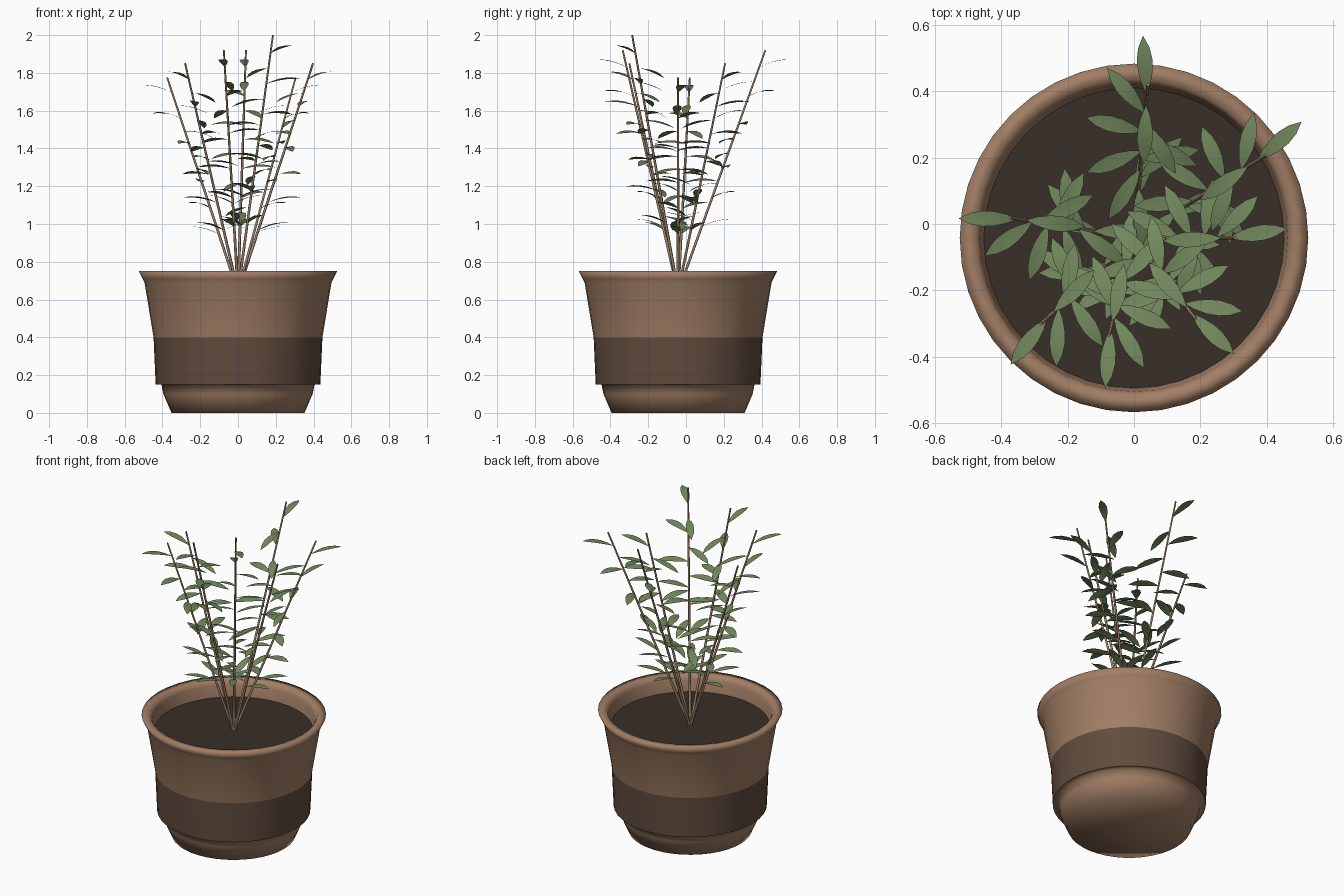
import bpy, bmesh, math
from mathutils import Vector

if "Cube" in bpy.data.objects:
    bpy.data.objects.remove(bpy.data.objects["Cube"])

CY = -0.042  # pot axis in y


def material(name, rgb):
    m = bpy.data.materials.new(name)
    m.diffuse_color = (*rgb, 1)
    m.use_nodes = True
    m.node_tree.nodes["Principled BSDF"].inputs["Base Color"].default_value = m.diffuse_color
    return m


def add_object(name, bm, mat, angle):
    bmesh.ops.recalc_face_normals(bm, faces=bm.faces)
    me = bpy.data.meshes.new(name)
    bm.to_mesh(me)
    bm.free()
    ob = bpy.data.objects.new(name, me)
    bpy.context.collection.objects.link(ob)
    me.materials.append(mat)
    bpy.ops.object.select_all(action='DESELECT')
    ob.select_set(True)
    bpy.context.view_layer.objects.active = ob
    bpy.ops.object.shade_smooth_by_angle(angle=math.radians(angle))
    return ob


def lathe(name, profile, mat, angle=180, sides=40):
    """Revolve (radius, z) points about the pot axis."""
    bm = bmesh.new()
    rings = []
    for r, z in profile:
        if r == 0:
            rings.append([bm.verts.new((0, CY, z))] * sides)
        else:
            rings.append([bm.verts.new((r * math.cos(math.tau * i / sides),
                                        CY + r * math.sin(math.tau * i / sides), z))
                          for i in range(sides)])
    for a, b in zip(rings, rings[1:]):
        for i in range(sides):
            j = (i + 1) % sides
            bm.faces.new(list(dict.fromkeys((a[i], a[j], b[j], b[i]))))
    return add_object(name, bm, mat, angle)


terracotta = material("terracotta", (0.36, 0.21, 0.13))
dark_clay = material("dark_clay", (0.12, 0.072, 0.048))
earth = material("earth", (0.04, 0.029, 0.021))
bark = material("bark", (0.36, 0.24, 0.15))
green = material("leaf_green", (0.17, 0.25, 0.11))

# Pot: foot with shoulder, band, and upper wall with flared lip
lathe("pot_foot", [(0, 0), (0.352, 0), (0.395, 0.10), (0.405, 0.15), (0.436, 0.15)], terracotta)
lathe("pot_band", [(0.436, 0.15), (0.447, 0.40)], dark_clay)
lathe("pot_wall", [(0.447, 0.40), (0.495, 0.69), (0.505, 0.71), (0.525, 0.75),
                   (0.476, 0.75), (0.463, 0.72), (0.451, 0.64)], terracotta)
# Soil surface
lathe("soil", [(0, 0.65), (0.453, 0.65)], earth)

# Stems fan out from one point in the soil
base = Vector((0, CY, 0.64))
tips = [(0.185, -0.285, 2.0), (0.042, 0.42, 1.92), (-0.075, -0.335, 1.92), (-0.28, -0.30, 1.85),
        (0.397, 0.207, 1.85), (-0.375, 0.02, 1.775), (0.305, -0.042, 1.775)]


def add_stem(bm, a, b, r0=0.008, r1=0.005, sides=6):
    q = (b - a).to_track_quat('Z', 'Y')
    rings = []
    for p, r in ((a, r0), (b, r1)):
        rings.append([bm.verts.new(p + q @ Vector((r * math.cos(math.tau * i / sides),
                                                   r * math.sin(math.tau * i / sides), 0)))
                      for i in range(sides)])
    for i in range(sides):
        j = (i + 1) % sides
        bm.faces.new((rings[0][i], rings[0][j], rings[1][j], rings[1][i]))
    bm.faces.new(rings[1])


def add_leaf(bm, root, azimuth, rise, roll, length=0.18):
    """Narrow pointed, gently arched blade; rise is the tip height, roll the sideways slope."""
    u = Vector((math.cos(azimuth), math.sin(azimuth), 0))
    v = Vector((-u.y, u.x, roll))
    rows = []
    for s, w in ((0, 0), (0.2, 0.014), (0.4, 0.022), (0.6, 0.0235), (0.8, 0.017), (1, 0)):
        c = root + u * length * s + Vector((0, 0, rise * s + 0.05 * s * (1 - s)))
        side = Vector((0, 0, 0.05 * w))
        rows.append([bm.verts.new(c)] * 3 if w == 0 else
                    [bm.verts.new(c + v * w + side), bm.verts.new(c), bm.verts.new(c - v * w + side)])
    for a, b in zip(rows, rows[1:]):
        for i in (0, 1):
            bm.faces.new(list(dict.fromkeys((a[i], b[i], b[i + 1], a[i + 1]))))


stems, leaves = bmesh.new(), bmesh.new()
for tip in map(Vector, tips):
    add_stem(stems, base, tip)
    d = tip - base
    heading = math.atan2(d.y, d.x)
    # Leaves alternate outward and inward, turning slowly down each stem
    for k in range(12):
        turn = math.radians(9 + 18 * k if k % 2 == 0 else 183 + 17 * (k - 1))
        tilt = math.cos(turn)
        add_leaf(leaves, base + d * (0.93 - 0.06 * k), heading + turn,
                 -0.005 + 0.045 * tilt, -0.25 * math.sin(turn))
add_object("stems", stems, bark, 70)
add_object("leaves", leaves, green, 60)
